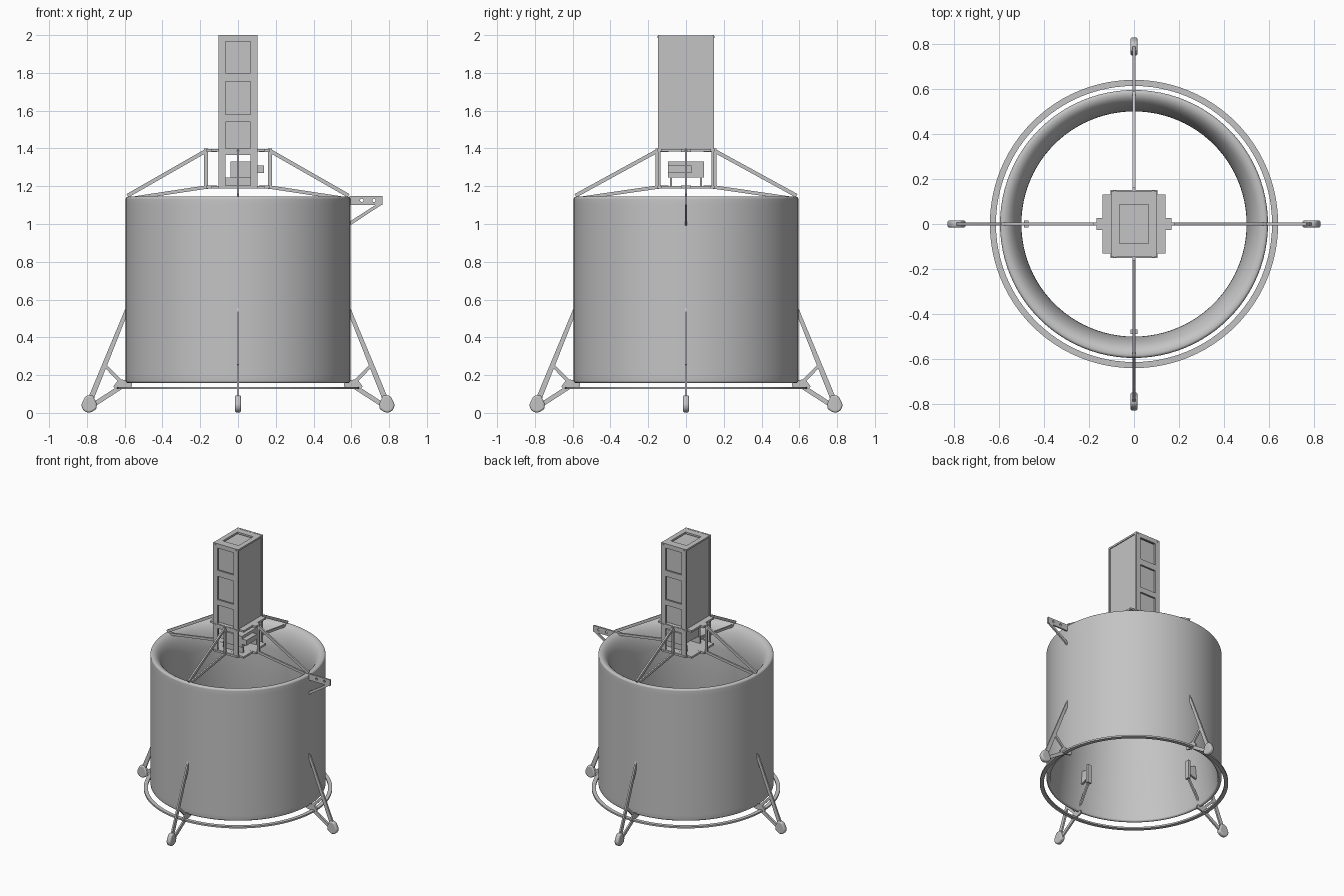
import bpy, bmesh, math
from mathutils import Matrix, Vector

if "Cube" in bpy.data.objects:
    bpy.data.objects.remove(bpy.data.objects["Cube"])

grey = bpy.data.materials.new("plain grey")
grey.use_nodes = True
grey.diffuse_color = (0.55, 0.55, 0.55, 1)
grey.node_tree.nodes["Principled BSDF"].inputs["Base Color"].default_value = (0.55, 0.55, 0.55, 1)


def finish(bm, name, smooth=False):
    bmesh.ops.recalc_face_normals(bm, faces=bm.faces)
    mesh = bpy.data.meshes.new(name)
    bm.to_mesh(mesh)
    bm.free()
    mesh.materials.append(grey)
    obj = bpy.data.objects.new(name, mesh)
    bpy.context.collection.objects.link(obj)
    if smooth:
        bpy.ops.object.select_all(action='DESELECT')
        obj.select_set(True)
        bpy.context.view_layer.objects.active = obj
        bpy.ops.object.shade_smooth_by_angle(angle=math.radians(40))
    return obj


def add_box(bm, x0, x1, y0, y1, z0, z1):
    mid = Vector((x0 + x1, y0 + y1, z0 + z1)) / 2
    size = Matrix.Diagonal((x1 - x0, y1 - y0, z1 - z0, 1))
    bmesh.ops.create_cube(bm, size=1, matrix=Matrix.Translation(mid) @ size)


def box(name, *limits):
    bm = bmesh.new()
    add_box(bm, *limits)
    return finish(bm, name)


def add_plate(bm, points, thick, turn=0):
    """Upright plate: an outline of (radius, z) extruded sideways, turned about z."""
    spin = Matrix.Rotation(turn, 3, 'Z')
    face = bm.faces.new([bm.verts.new(spin @ Vector((r, -thick / 2, z))) for r, z in points])
    ext = bmesh.ops.extrude_face_region(bm, geom=[face])
    verts = [v for v in ext["geom"] if isinstance(v, bmesh.types.BMVert)]
    bmesh.ops.translate(bm, verts=verts, vec=spin @ Vector((0, thick, 0)))


def add_strut(bm, a, b, width, thick, turn):
    a, b = Vector(a), Vector(b)
    d = (b - a).normalized() * width / 2
    n = Vector((-d.y, d.x))
    add_plate(bm, [a + n, b + n, b - n, a - n], thick, turn)


def arc(r, z, rx, rz, start, end, steps=6):
    """Points along an elliptical arc, angles in degrees."""
    angles = [math.radians(start + (end - start) * i / steps) for i in range(steps + 1)]
    return [(r + rx * math.cos(t), z + rz * math.sin(t)) for t in angles]


def lathe(name, profile, steps=96):
    bm = bmesh.new()
    verts = [bm.verts.new((r, 0, z)) for r, z in profile]
    edges = [bm.edges.new((verts[i - 1], v)) for i, v in enumerate(verts)]
    bmesh.ops.spin(bm, geom=verts + edges, cent=(0, 0, 0), axis=(0, 0, 1),
                   angle=math.tau, steps=steps, use_duplicate=False)
    bmesh.ops.remove_doubles(bm, verts=bm.verts, dist=0.0005)
    return finish(bm, name, True)


# Duct with bell-mouth lip, narrow throat and thin trailing edge
lathe("duct", [(0.595, 0.2), (0.595, 0.65), (0.595, 1.1)]
      + arc(0.582, 1.132, 0.013, 0.013, 0, 75, 5)
      + arc(0.58, 0.965, 0.08, 0.18, 90, 180, 14)
      + [(0.502, 0.86), (0.507, 0.76), (0.52, 0.62), (0.545, 0.4), (0.568, 0.2)]
      + arc(0.582, 0.171, 0.013, 0.013, 180, 360, 8))

# Flat guard ring under the duct
lathe("guard_ring", [(0.613, 0.126), (0.64, 0.126), (0.64, 0.138), (0.613, 0.138)])

# Four legs, feet and top support frames
for i, side in enumerate(("left", "back", "right", "front")):
    turn = i * math.pi / 2

    bm = bmesh.new()
    add_plate(bm, [(0.593, 0.56), (0.593, 0.505), (0.765, 0.07), (0.797, 0.07)], 0.012, turn)
    add_strut(bm, (0.77, 0.04), (0.6, 0.15), 0.024, 0.012, turn)
    add_strut(bm, (0.715, 0.262), (0.61, 0.155), 0.018, 0.012, turn)
    add_plate(bm, [(0.56, 0.165), (0.56, 0.14), (0.64, 0.12), (0.66, 0.14), (0.63, 0.18)], 0.012, turn)
    finish(bm, side + "_leg")

    bm = bmesh.new()
    add_plate(bm, arc(0.79, 0.04, 0.038, 0.038, -120, 15, 9)
              + [(0.81, 0.085), (0.795, 0.093), (0.768, 0.093), (0.747, 0.045), (0.75, 0.02)],
              0.032, turn)
    foot = finish(bm, side + "_foot", True)
    bevel = foot.modifiers.new("round", 'BEVEL')
    bevel.width, bevel.segments, bevel.limit_method = 0.009, 3, 'ANGLE'

    inner = 0.17 if i % 2 == 0 else 0.152
    bm = bmesh.new()
    add_strut(bm, (inner, 1.387), (0.585, 1.15), 0.02, 0.012, turn)
    add_strut(bm, (inner, 1.195), (0.565, 1.135), 0.018, 0.012, turn)
    add_strut(bm, (inner, 1.185), (inner, 1.4), 0.02, 0.012, turn)
    for z in (1.195, 1.39):
        add_strut(bm, (inner - 0.06, z), (inner - 0.003, z), 0.016, 0.055, turn)
    finish(bm, side + "_support_frame")

# Fittings on the inner wall
for name, turn in (("right", math.pi), ("front", -math.pi / 2)):
    bm = bmesh.new()
    add_plate(bm, [(0.468, 0.34), (0.488, 0.34), (0.488, 0.48), (0.468, 0.48)], 0.032, turn)
    add_plate(bm, [(0.48, 0.38), (0.555, 0.36), (0.55, 0.46), (0.48, 0.44)], 0.015, turn)
    add_strut(bm, (0.48, 0.35), (0.572, 0.2), 0.015, 0.012, turn)
    finish(bm, name + "_inner_bracket")

# Deck plates at the foot of the tower
for name, z in (("lower", 1.195), ("upper", 1.39)):
    bm = bmesh.new()
    add_box(bm, -0.14, 0.14, -0.132, 0.132, z - 0.007, z + 0.007)
    add_box(bm, -0.104, 0.104, -0.15, 0.15, z - 0.007, z + 0.007)
    finish(bm, name + "_deck")

# Tower: windowed front and back frames, side walls, inner core and top frame
for name, s in (("front", -1), ("back", 1)):
    y0, y1 = sorted((s * 0.134, s * 0.147))
    bm = bmesh.new()
    for x in (-0.085, 0.085):
        add_box(bm, x - 0.018, x + 0.018, y0, y1, 1.187, 2)
    for z0, z1 in ((1.187, 1.205), (1.365, 1.4), (1.54, 1.58), (1.755, 1.8), (1.967, 2)):
        add_box(bm, -0.067, 0.067, y0, y1, z0, z1)
    finish(bm, name + "_tower_frame")
    bm = bmesh.new()
    for x in (-0.085, 0.085):
        for z in (1.195, 1.39, 1.99):
            spot = Matrix.Translation((x, s * 0.148, z)) @ Matrix.Rotation(math.pi / 2, 4, 'X')
            bmesh.ops.create_cone(bm, cap_ends=True, segments=10, radius1=0.006,
                                  radius2=0.006, depth=0.006, matrix=spot)
    finish(bm, name + "_tower_bolts")

for name, s in (("left", 1), ("right", -1)):
    x0, x1 = sorted((s * 0.085, s * 0.097))
    box(name + "_tower_wall", x0, x1, -0.134, 0.134, 1.397, 1.986)

box("tower_core", -0.085, 0.085, -0.12, 0.12, 1.4, 1.975)
bm = bmesh.new()
for s in (-1, 1):
    x0, x1 = sorted((s * 0.065, s * 0.103))
    add_box(bm, x0, x1, -0.134, 0.134, 1.986, 1.999)
    y0, y1 = sorted((s * 0.086, s * 0.134))
    add_box(bm, -0.065, 0.065, y0, y1, 1.986, 1.999)
finish(bm, "tower_top_frame")

# Servo between the decks
bm = bmesh.new()
add_box(bm, -0.04, 0.1, -0.095, 0.095, 1.245, 1.33)
add_box(bm, 0.1, 0.137, -0.095, 0.03, 1.27, 1.31)
for y in (-0.08, 0.08):
    add_box(bm, -0.065, 0.1, y - 0.006, y + 0.006, 1.2, 1.247)
finish(bm, "servo")

# Side arm with two holes on the left of the duct
bm = bmesh.new()
add_plate(bm, [(0.59, 1.1), (0.765, 1.1), (0.765, 1.147), (0.59, 1.147)], 0.012)
add_plate(bm, [(0.59, 0.99), (0.765, 1.105), (0.735, 1.105), (0.59, 1.012)], 0.012)
arm = finish(bm, "side_arm")
bm = bmesh.new()
for x in (0.655, 0.72):
    spot = Matrix.Translation((x, 0, 1.125)) @ Matrix.Rotation(math.pi / 2, 4, 'X')
    bmesh.ops.create_cone(bm, cap_ends=True, segments=16, radius1=0.009, radius2=0.009,
                          depth=0.1, matrix=spot)
cutter = finish(bm, "hole_cutter")
cutter.hide_render = True
cutter.hide_viewport = True
cut = arm.modifiers.new("holes", 'BOOLEAN')
cut.operation, cut.object = 'DIFFERENCE', cutter
